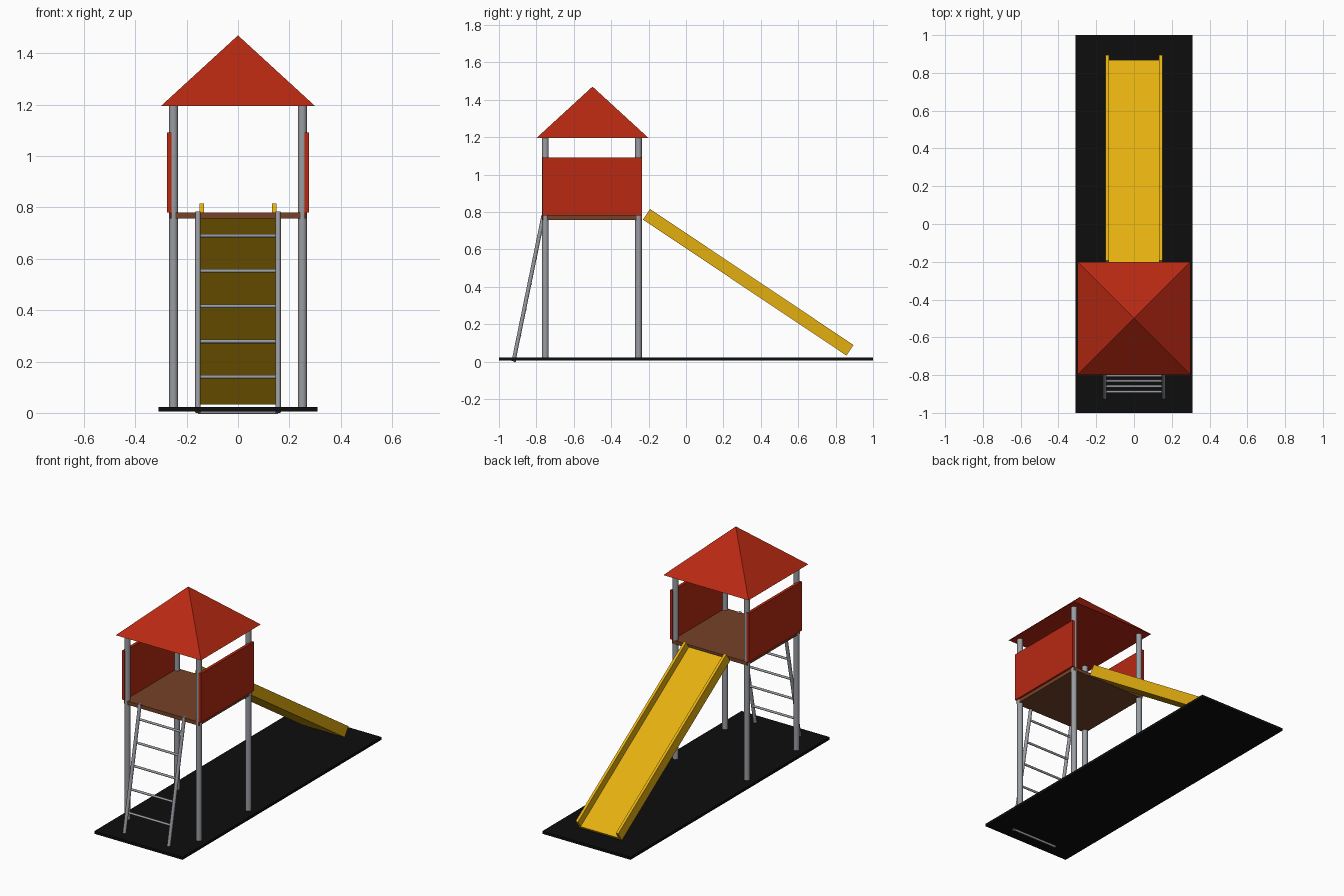
import bpy
import bmesh
from math import pi, atan2
from mathutils import Vector, Matrix

cube = bpy.data.objects.get("Cube")
if cube:
    bpy.data.objects.remove(cube, do_unlink=True)


def material(name, rgb):
    m = bpy.data.materials.new(name)
    m.use_nodes = True
    m.diffuse_color = (*rgb, 1)
    bsdf = next(n for n in m.node_tree.nodes if n.type == 'BSDF_PRINCIPLED')
    bsdf.inputs["Base Color"].default_value = (*rgb, 1)
    return m


black = material("black rubber", (0.004, 0.004, 0.004))
red = material("red paint", (0.48, 0.022, 0.006))
brown = material("brown wood", (0.18, 0.054, 0.021))
yellow = material("yellow plastic", (0.78, 0.43, 0.005))
grey = material("grey metal", (0.32, 0.335, 0.36))


def finish(name, bm, mat, smooth=False):
    mesh = bpy.data.meshes.new(name)
    bm.to_mesh(mesh)
    bm.free()
    obj = bpy.data.objects.new(name, mesh)
    bpy.context.collection.objects.link(obj)
    mesh.materials.append(mat)
    if smooth:
        bpy.ops.object.select_all(action='DESELECT')
        obj.select_set(True)
        bpy.context.view_layer.objects.active = obj
        bpy.ops.object.shade_smooth_by_angle()
    return obj


def box(name, lo, hi, mat, frame=Matrix.Identity(4)):
    lo, hi = Vector(lo), Vector(hi)
    bm = bmesh.new()
    place = frame @ Matrix.Translation((lo + hi) / 2) @ Matrix.Diagonal((*(hi - lo), 1))
    bmesh.ops.create_cube(bm, size=1, matrix=place)
    return finish(name, bm, mat)


def tube(name, start, end, radius, mat):
    start, end = Vector(start), Vector(end)
    axis = end - start
    turn = axis.to_track_quat('Z', 'Y').to_matrix().to_4x4()
    bm = bmesh.new()
    bmesh.ops.create_cone(bm, cap_ends=True, segments=24, radius1=radius, radius2=radius,
                          depth=axis.length, matrix=Matrix.Translation((start + end) / 2) @ turn)
    return finish(name, bm, mat, True)


# Ground mat and tower floor
box("ground_mat", (-0.31, -1, 0.006), (0.31, 1, 0.023), black)
box("tower_floor", (-0.265, -0.768, 0.757), (0.265, -0.236, 0.78), brown)

# Posts and side panels
for side, s in (("left", 1), ("right", -1)):
    for end, y in (("front", -0.752), ("back", -0.254)):
        tube(f"{end}_{side}_post", (s * 0.251, y, 0.01), (s * 0.251, y, 1.2), 0.0175, grey)
    xs = sorted((s * 0.259, s * 0.277))
    box(f"{side}_panel", (xs[0], -0.768, 0.78), (xs[1], -0.236, 1.092), red)

# Pyramid roof
bm = bmesh.new()
bmesh.ops.create_cone(bm, cap_ends=True, segments=4, radius1=0.3 * 2 ** 0.5, radius2=0, depth=0.275,
                      matrix=Matrix.Translation((0, -0.5, 1.3325)) @ Matrix.Rotation(pi / 4, 4, 'Z'))
bmesh.ops.remove_doubles(bm, verts=bm.verts, dist=0.0001)
finish("roof", bm, red)

# Ladder
foot, top = Vector((0, -0.922, 0.002)), Vector((0, -0.762, 0.783))
for side, s in (("left", 1), ("right", -1)):
    dx = Vector((s * 0.156, 0, 0))
    tube(f"{side}_ladder_rail", foot + dx, top + dx, 0.0105, grey)
for i in range(6):
    z = 0.003 + 0.1375 * i
    p = foot.lerp(top, (z - foot.z) / (top.z - foot.z)) + Vector((0, 0.006, 0))
    tube(f"ladder_rung_{i + 1}", p - Vector((0.156, 0, 0)), p + Vector((0.156, 0, 0)), 0.007, grey)

# Slide, laid out along its own sloping y axis
start, end = Vector((0, -0.23, 0.759)), Vector((0, 0.858, 0.032))
run = end - start
slope = Matrix.Translation(start) @ Matrix.Rotation(atan2(run.z, run.y), 4, 'X')
box("slide_bed", (-0.14, 0, 0), (0.14, run.length, 0.02), yellow, slope)
for side, s in (("left", 1), ("right", -1)):
    xs = sorted((s * 0.133, s * 0.15))
    box(f"{side}_slide_rail", (xs[0], 0, 0), (xs[1], run.length, 0.068), yellow, slope)
